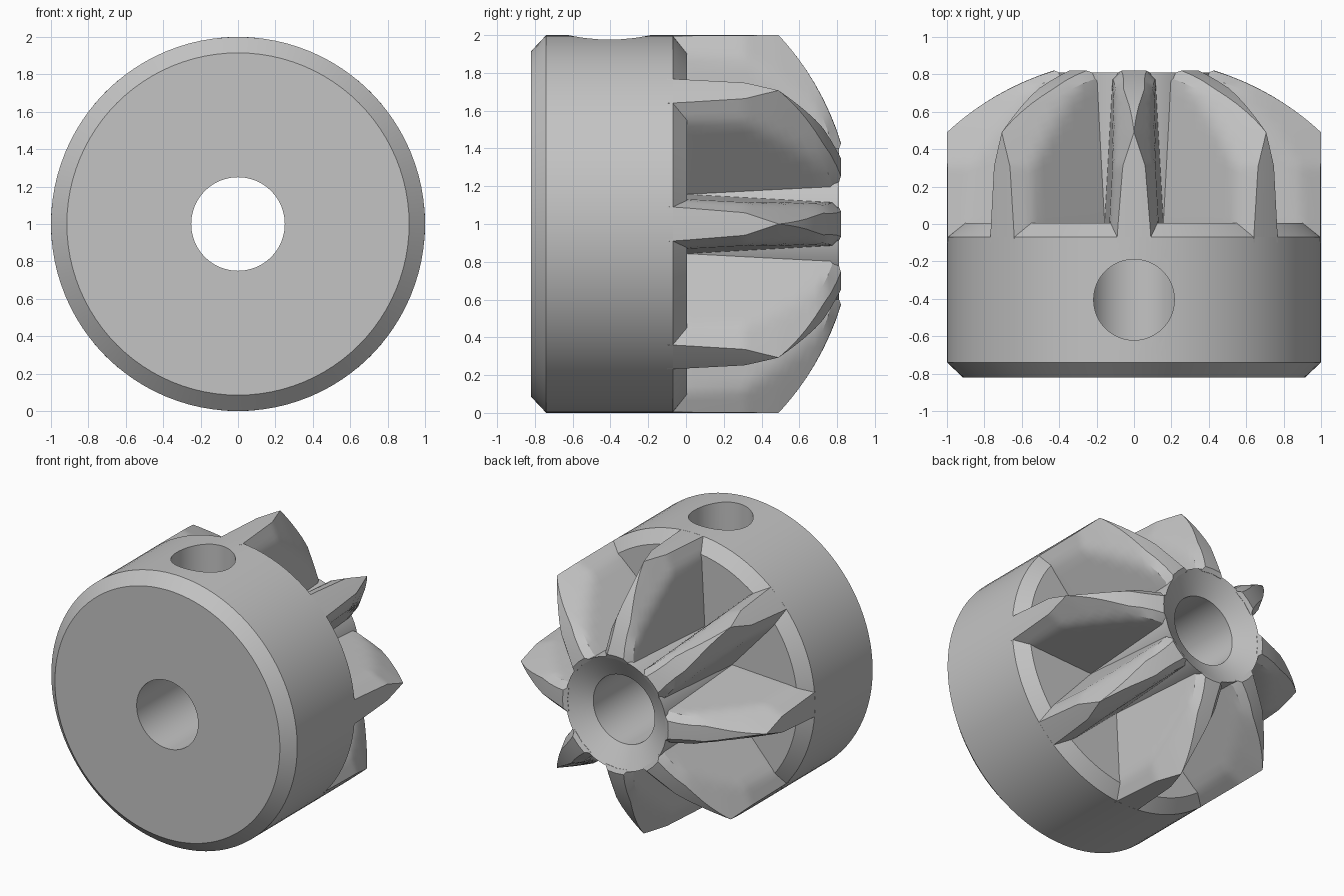
import bpy, bmesh, math

default = bpy.data.objects.get("Cube")
if default:
    bpy.data.objects.remove(default, do_unlink=True)

steel = bpy.data.materials.new("grey_steel")
steel.use_nodes = True
GREY = (0.55, 0.55, 0.55, 1)
steel.diffuse_color = GREY
steel.node_tree.nodes["Principled BSDF"].inputs["Base Color"].default_value = GREY

TEETH = 8
BORE, CORE = 0.25, 0.41


def add_object(name, bm, material=steel):
    bmesh.ops.remove_doubles(bm, verts=bm.verts, dist=0.0005)
    bmesh.ops.recalc_face_normals(bm, faces=bm.faces)
    mesh = bpy.data.meshes.new(name)
    bm.to_mesh(mesh)
    bm.free()
    mesh.materials.append(material)
    obj = bpy.data.objects.new(name, mesh)
    bpy.context.collection.objects.link(obj)
    return obj


def select(obj):
    bpy.ops.object.select_all(action='DESELECT')
    obj.select_set(True)
    bpy.context.view_layer.objects.active = obj


def smooth(obj, degrees):
    select(obj)
    bpy.ops.object.shade_smooth_by_angle(angle=math.radians(degrees))


def lerp_table(table, v):
    for (a, fa), (b, fb) in zip(table, table[1:]):
        if v <= b:
            return fa + (fb - fa) * (v - a) / (b - a)
    return table[-1][1]


# Hub: turned profile (radius, y) with front chamfer, back step, core and countersunk bore
profile = [(BORE, -0.82), (0.915, -0.82), (1, -0.74), (1, -0.07), (0.91, 0.005),
           (CORE, 0.005), (CORE, 0.81), (BORE, 0.72)]
SEG = 96
bm = bmesh.new()
rings = []
for i in range(SEG):
    a = math.tau * i / SEG
    rings.append([bm.verts.new((r * math.sin(a), y, 1 + r * math.cos(a))) for r, y in profile])
for i in range(SEG):
    p, q = rings[i], rings[(i + 1) % SEG]
    for j in range(len(profile)):
        k = (j + 1) % len(profile)
        bm.faces.new((p[j], p[k], q[k], q[j]))
hub = add_object("hub", bm)

# Set screw hole drilled down from the top into the bore
bm = bmesh.new()
bmesh.ops.create_cone(bm, cap_ends=True, segments=48, radius1=0.216, radius2=0.216, depth=1.2)
bmesh.ops.translate(bm, verts=bm.verts, vec=(0, -0.405, 1.6))
cutter = add_object("screw_hole_cutter", bm)
cutter.hide_render = True
cut = hub.modifiers.new("screw_hole", 'BOOLEAN')
cut.operation = 'DIFFERENCE'
cut.solver = 'EXACT'
cut.object = cutter
select(hub)
bpy.ops.object.modifier_apply(modifier=cut.name)
bpy.data.objects.remove(cutter, do_unlink=True)
smooth(hub, 30)

# Crown teeth: flanks taper outwards and upwards, tips follow a domed envelope
BEVEL = [(-0.1, 0.092), (0, 0.085), (0.31, 0.06), (0.49, 0), (0.72, -0.088), (0.83, -0.2)]
RADII = [0.4, 0.43, 0.5, 0.58, 0.66, 0.74, 0.81, 0.87, 0.91, 0.94, 0.97, 1]
STEPS = 20


def tooth_top(r):
    dome = math.sqrt(2.145 - r * r) - 0.58
    countersink = 0.822 - (0.43 - r) * 0.56
    return min(dome, countersink)


def tooth_point(i, j, side):
    r = RADII[i]
    y = -0.1 + (tooth_top(r) + 0.1) * j / STEPS
    inner = 0.157 - 0.055 * (r - CORE) - 0.055 * max(y, 0)
    outer = lerp_table(BEVEL, y) + 0.45 * (1 - r)
    x = side * max(0, min(inner, outer))
    return (x, y, math.sqrt(r * r - x * x))


def sheet(bm, grid):
    rows = [[bm.verts.new(p) for p in row] for row in grid]
    for p, q in zip(rows, rows[1:]):
        for k in range(len(p) - 1):
            bm.faces.new((p[k], p[k + 1], q[k + 1], q[k]))


bm = bmesh.new()
last = len(RADII) - 1
sides = (-1, 0, 1)
for s in (-1, 1):
    sheet(bm, [[tooth_point(i, j, s) for j in range(STEPS + 1)] for i in range(last + 1)])
for i in (0, last):
    sheet(bm, [[tooth_point(i, j, s) for s in sides] for j in range(STEPS + 1)])
for j in (0, STEPS):
    sheet(bm, [[tooth_point(i, j, s) for s in sides] for i in range(last + 1)])
first = add_object("crown_tooth_1", bm)
smooth(first, 24)
first.location.z = 1

for n in range(1, TEETH):
    tooth = bpy.data.objects.new(f"crown_tooth_{n + 1}", first.data)
    bpy.context.collection.objects.link(tooth)
    tooth.location.z = 1
    tooth.rotation_euler.y = math.tau * n / TEETH
